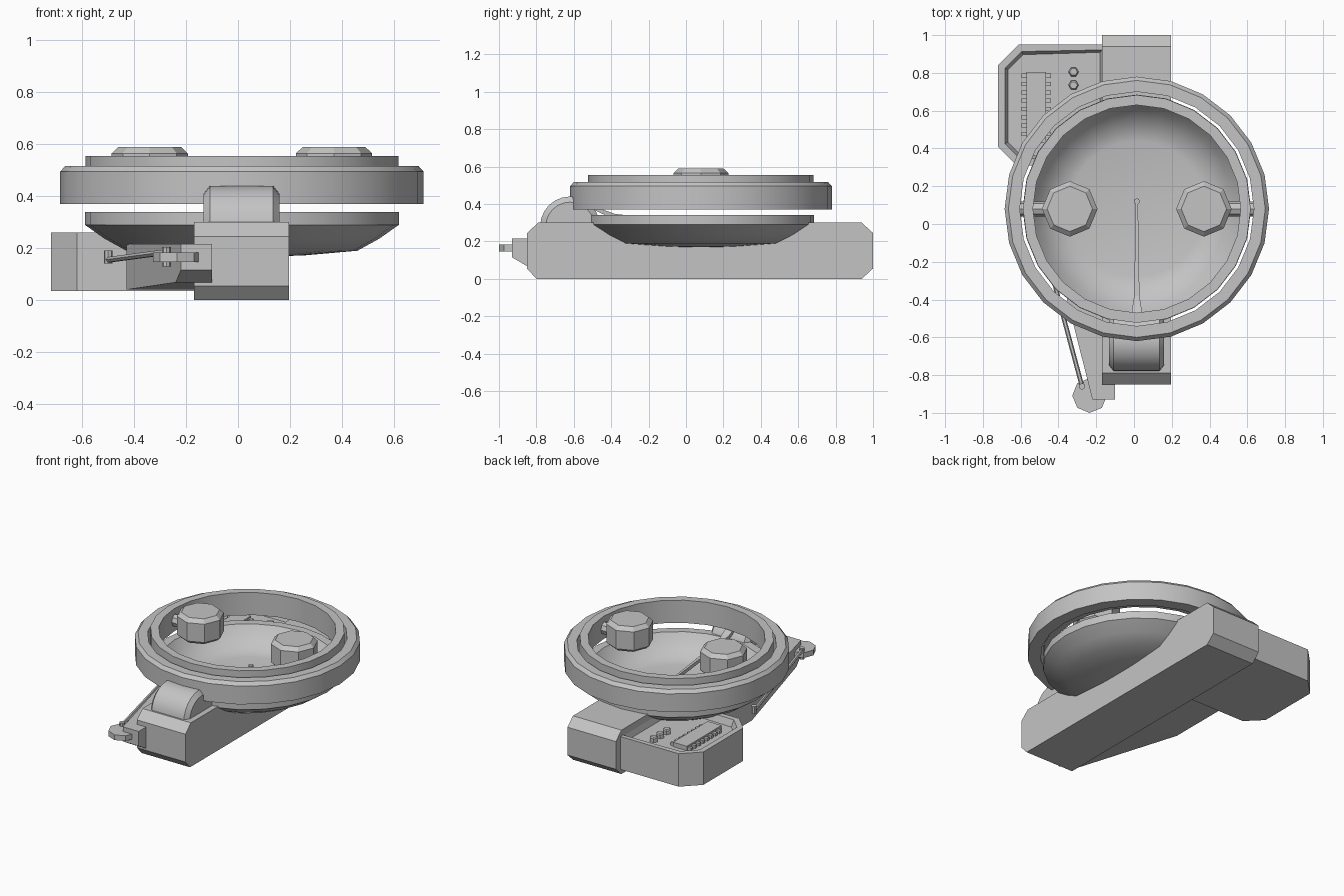
import bpy, bmesh, math
from mathutils import Matrix, Vector

if "Cube" in bpy.data.objects:
    bpy.data.objects.remove(bpy.data.objects["Cube"])

grey = bpy.data.materials.new("plain grey")
grey.diffuse_color = (0.55, 0.55, 0.55, 1)
grey.use_nodes = True
grey.node_tree.nodes["Principled BSDF"].inputs["Base Color"].default_value = grey.diffuse_color
CX, CY = 0.015, 0.08          # centre of the round instrument


def finish(name, bm, smooth=False):
    bmesh.ops.recalc_face_normals(bm, faces=bm.faces)
    me = bpy.data.meshes.new(name)
    bm.to_mesh(me)
    bm.free()
    ob = bpy.data.objects.new(name, me)
    bpy.context.collection.objects.link(ob)
    me.materials.append(grey)
    if smooth:
        bpy.ops.object.select_all(action='DESELECT')
        ob.select_set(True)
        bpy.context.view_layer.objects.active = ob
        bpy.ops.object.shade_smooth_by_angle(angle=math.radians(32))
    return ob


def loft(name, sections, smooth=False, caps=True, loop=False):
    """Skin a list of closed cross-sections with equal point counts."""
    bm = bmesh.new()
    rows = [[bm.verts.new(p) for p in s] for s in sections]
    n = len(rows[0])
    pairs = list(zip(rows, rows[1:])) + ([(rows[-1], rows[0])] if loop else [])
    for a, b in pairs:
        for i in range(n):
            j = (i + 1) % n
            bm.faces.new((a[i], a[j], b[j], b[i]))
    if caps and not loop:
        bm.faces.new(rows[0])
        bm.faces.new(rows[-1])
    return finish(name, bm, smooth)


def ring_pts(r, z, n, cx, cy):
    return [(cx + r * math.cos(2 * math.pi * i / n),
             cy + r * math.sin(2 * math.pi * i / n), z) for i in range(n)]


def lathe(name, profile, n=24, cx=CX, cy=CY, smooth=False, loop=False):
    return loft(name, [ring_pts(r, z, n, cx, cy) for r, z in profile], smooth, loop=loop)


def box(name, x0, x1, y0, y1, z0, z1):
    return loft(name, [[(x0, y0, z), (x1, y0, z), (x1, y1, z), (x0, y1, z)] for z in (z0, z1)])


def rod(name, a, b, r, n=6):
    a, b = Vector(a), Vector(b)
    q = (b - a).to_track_quat('Z', 'Y')
    circle = [Vector(p) for p in ring_pts(r, 0, n, 0, 0)]
    return loft(name, [[tuple(c + q @ p) for p in circle] for c in (a, b)])


# Long main body with chamfered ends
side = [(-0.80, 0), (0.94, 0), (1.0, 0.055), (1.0, 0.245), (0.94, 0.30),
        (-0.79, 0.30), (-0.85, 0.245), (-0.85, 0.055)]
body = loft("main_body", [[(x, y, z) for y, z in side] for x in (-0.17, 0.197)])

# Tapered side arm along the left of the body
arm = loft("side_arm", [[(xl, y, zb), (-0.10, y, zb), (-0.10, y, 0.215), (xl, y, 0.215)]
           for y, xl, zb in [(-0.93, -0.22, 0.115), (-0.85, -0.24, 0.068),
                             (-0.10, -0.43, 0.04), (0.36, -0.43, 0.04)]])

# Electronics housing with a sunken tray
plan = [(-0.14, 0.31), (-0.14, 0.95), (-0.61, 0.95), (-0.72, 0.84), (-0.72, 0.41), (-0.62, 0.31)]
bm = bmesh.new()
base = bm.faces.new([bm.verts.new((x, y, 0.035)) for x, y in plan])
ext = bmesh.ops.extrude_face_region(bm, geom=[base])
bmesh.ops.translate(bm, verts=[v for v in ext["geom"] if isinstance(v, bmesh.types.BMVert)],
                    vec=(0, 0, 0.225))
bmesh.ops.recalc_face_normals(bm, faces=bm.faces)
top = max(bm.faces, key=lambda f: f.calc_center_median().z)
bmesh.ops.inset_region(bm, faces=[top], thickness=0.04)
bmesh.ops.inset_region(bm, faces=[top], thickness=0.018, depth=-0.045)
housing = finish("electronics_housing", bm)

# Seat the bowl: cut its outer shape from the parts below it
cutter = lathe("bowl_cutter", [(0.02, 0.17), (0.44, 0.195), (0.595, 0.295), (0.595, 0.40)])
cutter.hide_render = True
for ob in (body, arm, housing):
    mod = ob.modifiers.new("seat", 'BOOLEAN')
    mod.operation, mod.solver, mod.object = 'DIFFERENCE', 'EXACT', cutter
    bpy.ops.object.select_all(action='DESELECT')
    ob.select_set(True)
    bpy.context.view_layer.objects.active = ob
    bpy.ops.object.modifier_apply(modifier=mod.name)
bpy.data.objects.remove(cutter)

# Circuit chip with two rows of legs, and hex studs
box("chip", -0.57, -0.465, 0.43, 0.805, 0.20, 0.245)
for i in range(8):
    y = 0.785 - 0.044 * i
    for x in (-0.582, -0.453):
        box("chip_leg", x - 0.013, x + 0.013, y - 0.011, y + 0.011, 0.20, 0.235)
for y in (0.805, 0.735, 0.665):
    lathe("hex_stud", [(0.027, 0.20), (0.027, 0.24), (0.02, 0.248)], 6, -0.32, y)

# Rounded drum at the front of the body, chamfered at both ends
def drum_section(x, r):
    return [(x, -0.62 - r * math.cos(math.pi * i / 12),
             0.28 + r * math.sin(math.pi * i / 12)) for i in range(13)]
loft("front_drum", [drum_section(x, r) for x, r in
     [(-0.132, 0.13), (-0.108, 0.16), (0.135, 0.16), (0.159, 0.13)]], smooth=True)

# Lower bowl
lathe("bowl", [(0.02, 0.165), (0.24, 0.172), (0.445, 0.19), (0.53, 0.237), (0.605, 0.29), (0.605, 0.34),
               (0.55, 0.34), (0.515, 0.29), (0.465, 0.245), (0.41, 0.215), (0.36, 0.203),
               (0.02, 0.203)], smooth=True)

# Outer and inner rings
lathe("outer_ring", [(0.70, 0.37), (0.70, 0.495), (0.68, 0.517), (0.62, 0.517), (0.62, 0.37)],
      smooth=True, loop=True)
lathe("inner_ring", [(0.603, 0.40), (0.603, 0.555), (0.55, 0.555), (0.55, 0.40)],
      smooth=True, loop=True)

# Octagonal weights on short arms inside the ring
for s in (-1, 1):
    x = CX + s * 0.355
    lathe("weight", [(0.125, 0.42), (0.147, 0.44), (0.147, 0.565), (0.12, 0.59)], 8, x, CY)
    rod("weight_arm", (x + s * 0.10, CY, 0.475), (x + s * 0.21, CY, 0.475), 0.04, 8)
    rod("ring_pivot", (CX + s * 0.59, CY, 0.45), (CX + s * 0.64, CY, 0.45), 0.04, 8)

# Tapered pointer dipping from the ring into the bowl
loft("pointer", [[(CX - w, y, z - 0.012), (CX + w, y, z - 0.012), (CX + w, y, z + 0.012),
                  (CX - w, y, z + 0.012)] for y, z, w in
     [(-0.53, 0.40, 0.03), (-0.45, 0.36, 0.025), (-0.38, 0.335, 0.014), (0.11, 0.28, 0.006)]])
lathe("pointer_tip", [(0.016, 0.20), (0.016, 0.30)], 8, CX, 0.12)

# Lever knob, hinge pin and control rod
lathe("lever_knob", [(0.092, 0.147), (0.092, 0.183)], 8, -0.235, -0.908)
rod("hinge_pin", (-0.275, -0.86, 0.13), (-0.275, -0.86, 0.205), 0.017, 8)
rod("control_rod", (-0.275, -0.86, 0.185), (-0.50, -0.02, 0.155), 0.012)
rod("rear_pin", (-0.50, -0.02, 0.14), (-0.50, -0.02, 0.19), 0.017, 8)
